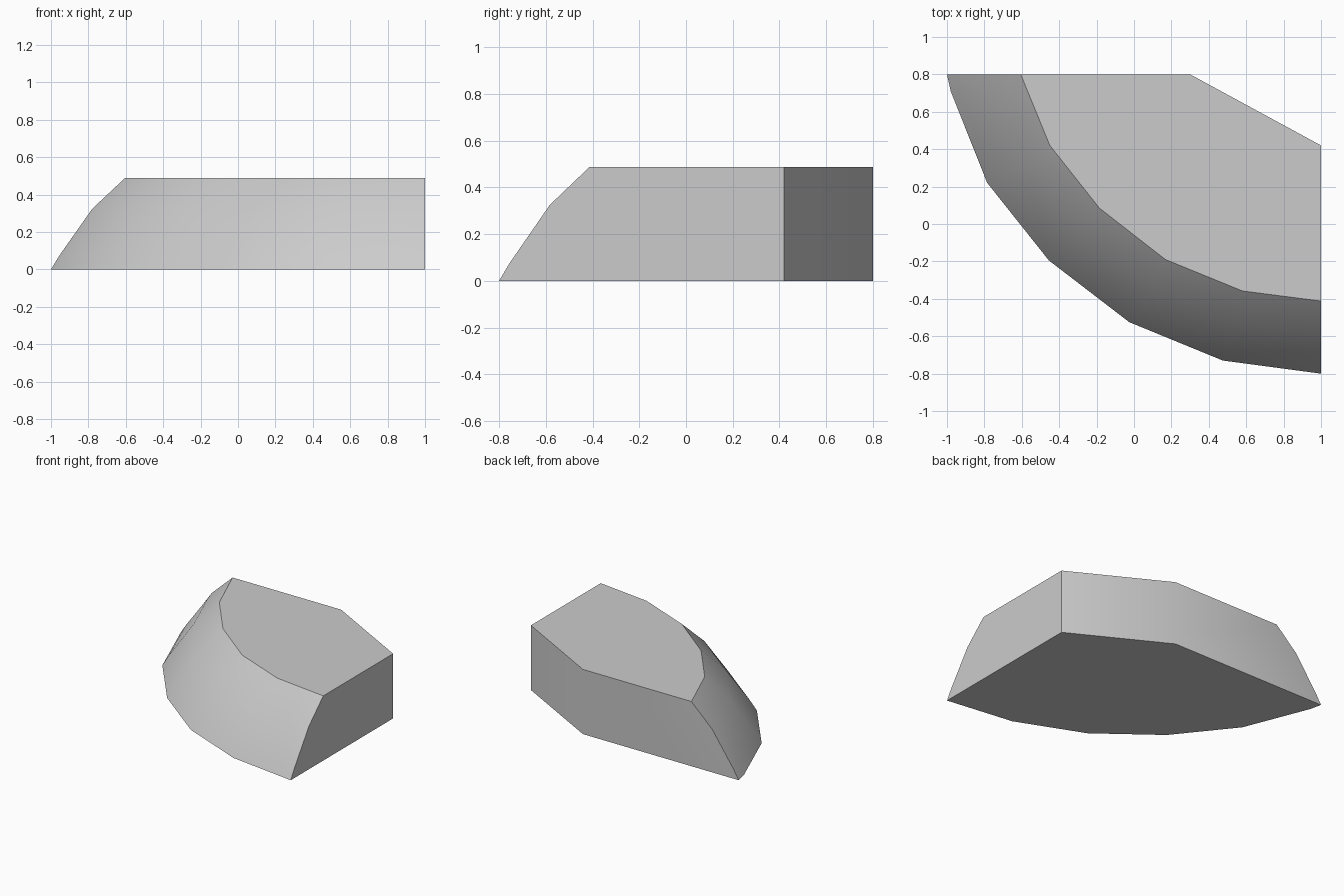
import bpy, bmesh, math

if "Cube" in bpy.data.objects:
    bpy.data.objects.remove(bpy.data.objects["Cube"])

# Curved face outlines at the base and at the top, from back left to front right
base = [(-1, 0.8), (-0.98, 0.71), (-0.785, 0.22), (-0.455, -0.195),
        (-0.025, -0.525), (0.475, -0.73), (1, -0.8)]
top = [(-0.605, 0.8), (-0.57, 0.713), (-0.45, 0.42), (-0.185, 0.085),
       (0.168, -0.19), (0.58, -0.358), (1, -0.412)]
# Straight vertical sides behind the curved face
back = [(1, 0.42), (0.3, 0.8)]
# Bulging profile: (blend from base to top, height)
profile = [(0, 0), (0.115, 0.075), (0.56, 0.325), (1, 0.488)]

bm = bmesh.new()
rings = []
for t, z in profile:
    pts = [(a[0] + (b[0] - a[0]) * t, a[1] + (b[1] - a[1]) * t) for a, b in zip(base, top)]
    rings.append([bm.verts.new((x, y, z)) for x, y in pts + back])

# Skin of the curved face
n = len(base)
for lo, hi in zip(rings, rings[1:]):
    for i in range(n - 1):
        bm.faces.new((lo[i], lo[i + 1], hi[i + 1], hi[i]))

# Flat sides, one polygon each
for i, j in ((n - 1, n), (n, n + 1), (n + 1, 0)):
    bm.faces.new([r[i] for r in reversed(rings)] + [r[j] for r in rings])

# Base and top caps
bm.faces.new(rings[0][::-1])
bm.faces.new(rings[-1])
bmesh.ops.recalc_face_normals(bm, faces=bm.faces)

mesh = bpy.data.meshes.new("curved_block")
bm.to_mesh(mesh)
bm.free()
block = bpy.data.objects.new("curved_block", mesh)
bpy.context.collection.objects.link(block)
bpy.context.view_layer.objects.active = block
block.select_set(True)
bpy.ops.object.shade_smooth_by_angle(angle=math.radians(30))
